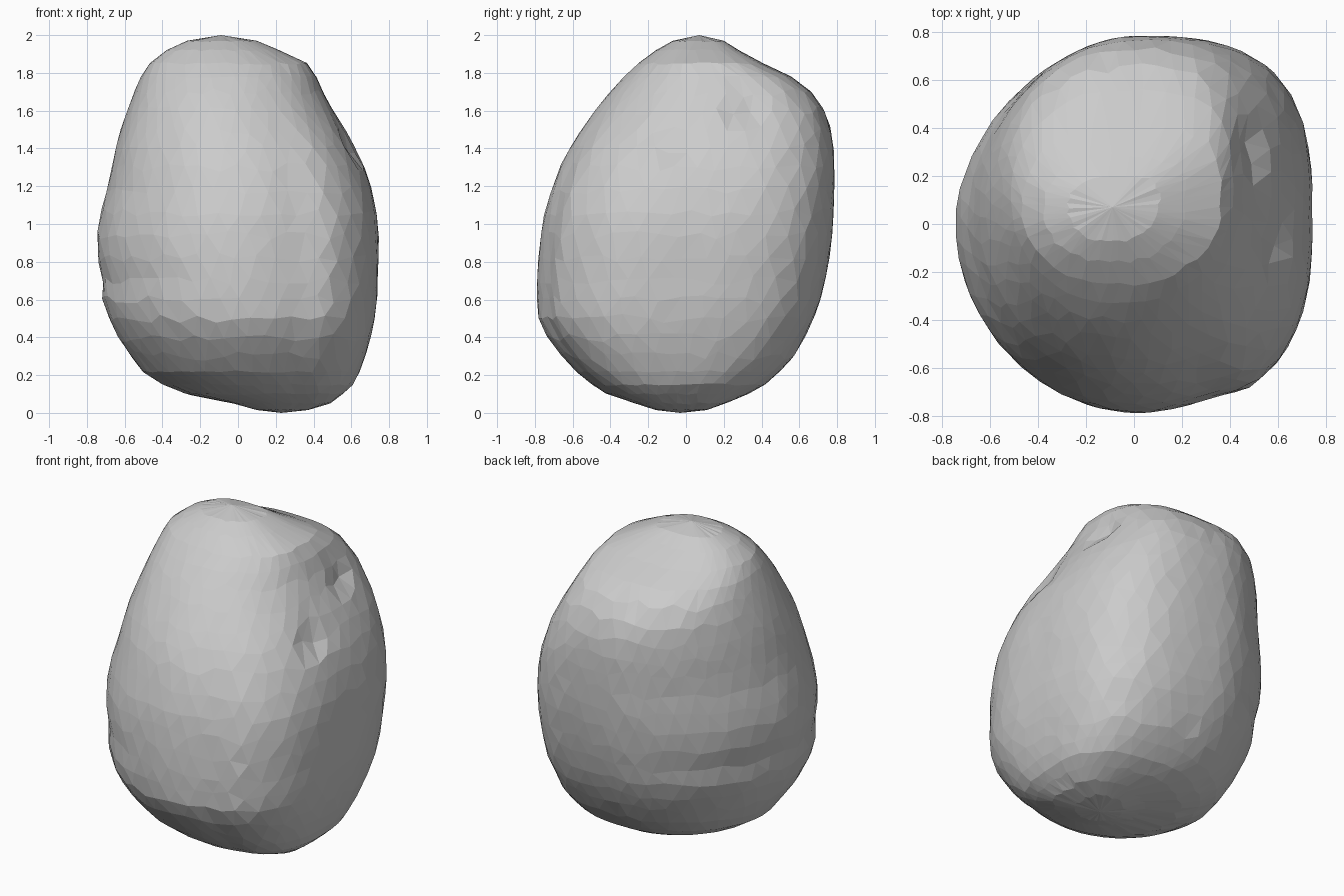
import bpy, bmesh, math, random
from mathutils import Vector

if "Cube" in bpy.data.objects:
    bpy.data.objects.remove(bpy.data.objects["Cube"])
random.seed(4)

# Silhouette levels: z, left x, right x, front y, back y
LEVELS = [
    (0.015, 0.10, 0.37, -0.16, 0.11), (0.05, -0.02, 0.49, -0.27, 0.21),
    (0.10, -0.28, 0.555, -0.42, 0.33), (0.15, -0.40, 0.61, -0.50, 0.42),
    (0.22, -0.51, 0.645, -0.585, 0.50),
    (0.30, -0.57, 0.675, -0.66, 0.575), (0.40, -0.635, 0.705, -0.735, 0.63),
    (0.50, -0.685, 0.725, -0.785, 0.68), (0.60, -0.72, 0.738, -0.79, 0.715),
    (0.70, -0.715, 0.742, -0.79, 0.738), (0.82, -0.745, 0.747, -0.785, 0.76),
    (0.94, -0.75, 0.747, -0.772, 0.775), (1.06, -0.728, 0.735, -0.752, 0.785),
    (1.18, -0.695, 0.71, -0.715, 0.788), (1.30, -0.67, 0.67, -0.67, 0.788),
    (1.40, -0.65, 0.625, -0.62, 0.783), (1.50, -0.622, 0.57, -0.555, 0.77),
    (1.60, -0.588, 0.505, -0.485, 0.735), (1.70, -0.55, 0.45, -0.405, 0.665),
    (1.78, -0.515, 0.415, -0.33, 0.56), (1.85, -0.47, 0.37, -0.255, 0.41),
    (1.92, -0.38, 0.22, -0.16, 0.28), (1.97, -0.27, 0.10, -0.07, 0.20)]
SEG = 44
# Roundness of the corners at heights 0, 0.5, 1, 1.5, 2
POWERS = {(1, 1): (2.8, 3.1, 3.1, 3.0, 3.7), (1, -1): (2.5, 2.6, 2.6, 2.3, 1.9),
          (-1, 1): (2.0, 1.85, 1.8, 1.85, 2.4), (-1, -1): (2.0, 1.95, 1.95, 2.1, 2.3)}
# Small dents on the upper right side: centre, radius, push direction
DENTS = [((0.58, -0.08, 1.42), 0.13, (-0.04, 0, -0.02)),
         ((0.50, 0.33, 1.60), 0.12, (-0.03, 0, -0.02))]


def profile(z):
    """Silhouette limits at any height."""
    z = min(max(z, LEVELS[0][0]), LEVELS[-1][0])
    for a, b in zip(LEVELS, LEVELS[1:]):
        if z <= b[0]:
            t = (z - a[0]) / (b[0] - a[0])
            return [u + (v - u) * t for u, v in zip(a, b)]


def power(c, s, z):
    table = POWERS[(1 if c >= 0 else -1, 1 if s >= 0 else -1)]
    k = min(int(z * 2), 3)
    t = z * 2 - k
    n = table[k] * (1 - t) + table[k + 1] * t
    if c > 0 and s < -0.8:        # sharper edge between front and right faces
        n += (2.05 - n) * min((-s - 0.8) / 0.12, 1)
    return n


def place(i, j):
    # Wobble height and angle a little so the facets look uneven
    loose = 0.025 if 4 < j < len(LEVELS) - 4 else 0.006
    z, x0, x1, y0, y1 = profile(LEVELS[j][0] + random.uniform(-loose, loose))
    a = 2 * math.pi * (i + 0.5 * (j % 2) + random.uniform(-0.2, 0.2)) / SEG
    c, s = math.cos(a), math.sin(a)
    n = power(c, s, z)
    r = (abs(c) ** n + abs(s) ** n) ** (-1 / n) * random.uniform(0.995, 1.0)
    p = Vector(((x0 + x1) / 2 + r * c * (x1 - x0) / 2,
                (y0 + y1) / 2 + r * s * (y1 - y0) / 2, z))
    for centre, rad, push in DENTS:
        d = (p - Vector(centre)).length / rad
        if d < 1:
            p += Vector(push) * (1 - d * d)
    return p


# Boulder: lofted rings, closed by a low point and a high point
bm = bmesh.new()
rings = [[bm.verts.new(place(i, j)) for i in range(SEG)]
         for j in range(len(LEVELS))]
for j in range(len(rings) - 1):
    lo, hi = rings[j], rings[j + 1]
    for i in range(SEG):
        k = (i + 1) % SEG
        if j % 2:
            bm.faces.new((lo[i], hi[k], hi[i]))
            bm.faces.new((lo[i], lo[k], hi[k]))
        else:
            bm.faces.new((lo[i], lo[k], hi[i]))
            bm.faces.new((lo[k], hi[k], hi[i]))
bottom = bm.verts.new((0.23, -0.03, 0))
top = bm.verts.new((-0.09, 0.07, 2))
for i in range(SEG):
    k = (i + 1) % SEG
    bm.faces.new((bottom, rings[0][k], rings[0][i]))
    bm.faces.new((top, rings[-1][i], rings[-1][k]))
bmesh.ops.recalc_face_normals(bm, faces=bm.faces)
mesh = bpy.data.meshes.new("boulder")
bm.to_mesh(mesh)
bm.free()
boulder = bpy.data.objects.new("boulder", mesh)
bpy.context.collection.objects.link(boulder)
